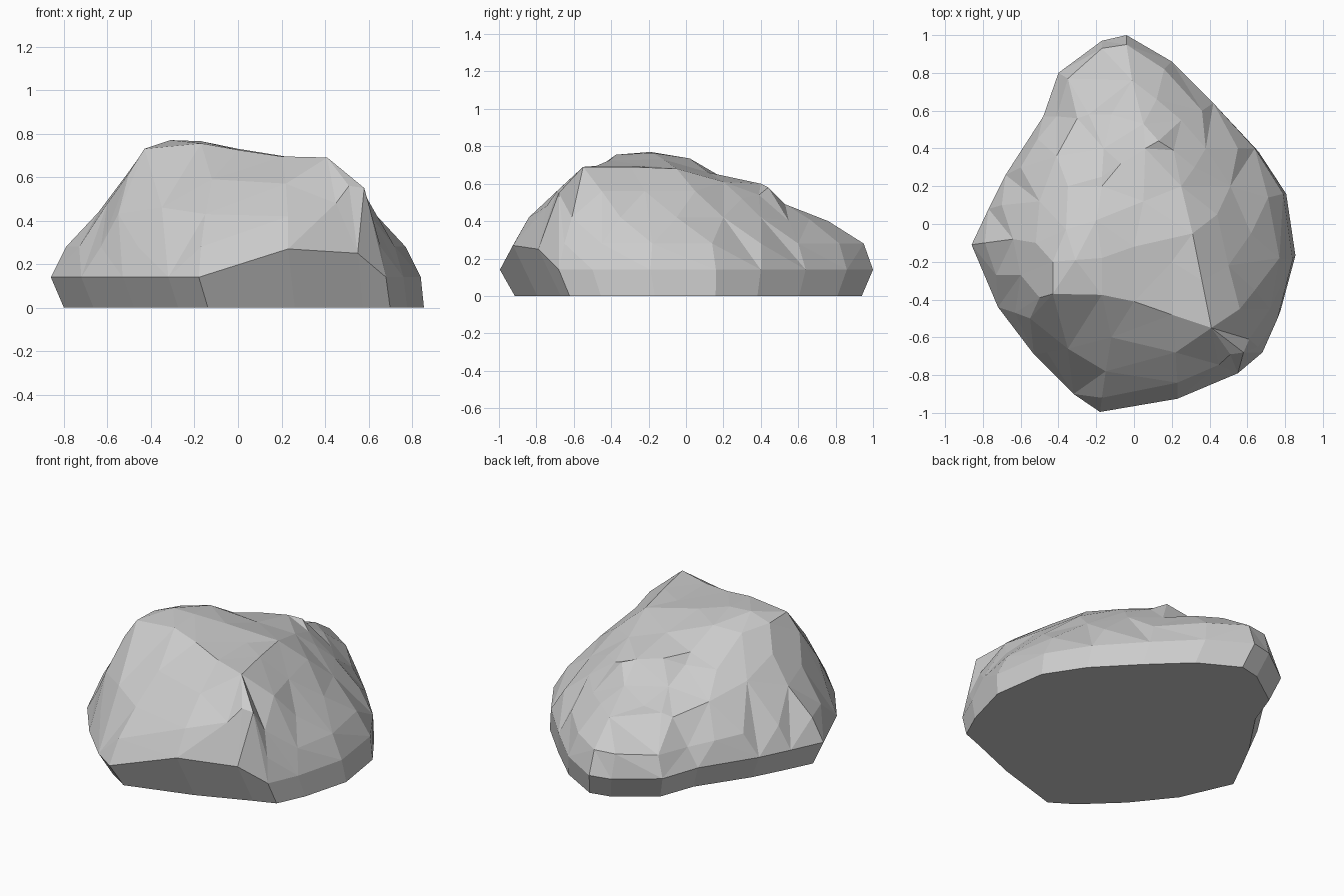
import bpy, bmesh
from mathutils import Vector
from mathutils.geometry import delaunay_2d_cdt

points, heights, edges = [], [], []


def line(pts, z=None, crease=False, closed=False):
    """Add a run of surface points; creased runs stay as edges."""
    start = len(points)
    for p in pts:
        points.append(Vector(p[:2]))
        heights.append(p[2] if len(p) > 2 else z)
    if crease:
        edges.extend((i, i + 1) for i in range(start, len(points) - 1))
    if closed:
        edges.append((len(points) - 1, start))


# Widest outline of the rock; it lifts off the ground at the front right
outline = [(-.04, 1), (.2, .86), (.42, .64), (.64, .4), (.79, .16), (.84, -.19),
           (.76, -.5), (.68, -.68), (.55, -.79, .25), (.23, -.925, .27), (-.18, -.995),
           (-.32, -.9), (-.53, -.69), (-.72, -.44), (-.86, -.11), (-.77, .08),
           (-.68, .26), (-.48, .57), (-.4, .8), (-.17, .97)]
line(outline, .14, True, True)
n = len(outline)

# Sharp rim along the top of the front face
line([(-.55, -.5, .43), (-.5, -.39, .62), (-.43, -.37, .73), (-.17, -.375, .755),
      (0, -.41, .725), (.2, -.48, .695), (.41, -.55, .69), (.58, -.68, .55),
      (.55, -.79, .25)], crease=True)
# Right edge of the crown
line([(.41, -.55, .69), (.36, -.3, .69), (.31, -.05, .68), (.25, .2, .61),
      (.21, .39, .54)], crease=True)
# Left ridge of the crown
line([(-.43, -.37, .73), (-.43, -.2, .725), (-.36, -.03, .71), (-.17, .2, .63),
      (-.07, .32, .61)], crease=True)
# Crown surface
line([(-.31, -.19, .77), (-.17, -.18, .765), (-.2, .02, .735), (0, -.12, .73),
      (.2, -.2, .695), (.05, .12, .66), (.06, .4, .6), (.13, .44, .58)])
# Back spur and the gully beside it
line([(.05, .53, .49), (-.01, .76, .4), (-.04, .95, .28)])
line([(-.17, .25, .57), (-.16, .4, .49), (-.12, .58, .43), (-.24, .58, .42),
      (-.17, .93, .28), (-.35, .77, .26)])
# Front face
line([(-.17, -.92, .28), (.23, -.84, .42), (-.15, -.78, .43), (.45, -.745, .48),
      (.51, -.69, .56), (-.12, -.6, .59), (.22, -.68, .57), (-.35, -.66, .46),
      (-.46, -.68, .28)])
# Left flank
line([(-.63, -.47, .28), (-.79, -.1, .28), (-.7, .1, .28), (-.6, .3, .28),
      (-.41, .57, .25), (-.73, -.27, .28), (-.51, .45, .27)])
line([(-.64, -.08, .44), (-.6, -.27, .48), (-.5, .12, .51), (-.52, -.1, .6),
      (-.35, .2, .57), (-.41, .36, .45), (-.3, .56, .4)])
# Right flank, in rising bands
line([(.655, -.65), (.72, -.45), (.77, -.18), (.71, .14), (.55, .4), (.36, .6),
      (.16, .82)], .28)
line([(.61, -.61), (.64, -.35), (.62, -.05), (.51, .2), (.38, .4), (.25, .55, .4),
      (.12, .66, .41)], .42)
line([(.56, -.45), (.5, -.22), (.44, .05), (.32, .3, .52)], .56)

# Skin the upper surface through all points
verts, _, faces, orig, _, _ = delaunay_2d_cdt(points, edges, [list(range(n))], 1, 1e-4)
bm = bmesh.new()
top, by_point = [], {}
for v, src in zip(verts, orig):
    z = heights[src[0]] if src else .5
    bv = bm.verts.new((v.x, v.y, z))
    top.append(bv)
    for s in src:
        by_point[s] = bv
for f in faces:
    bm.faces.new([top[i] for i in f])

# Undercut band and flat base; the front right is cut back further
base = []
for p in outline:
    x, y = p[0] * .9735 + .037, p[1] * .93 + .01
    if len(p) > 2:
        y += .055
    base.append(bm.verts.new((x, y, 0)))
for i in range(n):
    j = (i + 1) % n
    bm.faces.new((by_point[i], by_point[j], base[j], base[i]))
bm.faces.new(base)
bmesh.ops.recalc_face_normals(bm, faces=bm.faces)

mesh = bpy.data.meshes.new("rock")
bm.to_mesh(mesh)
bm.free()
rock = bpy.data.objects.new("rock", mesh)
bpy.context.collection.objects.link(rock)
